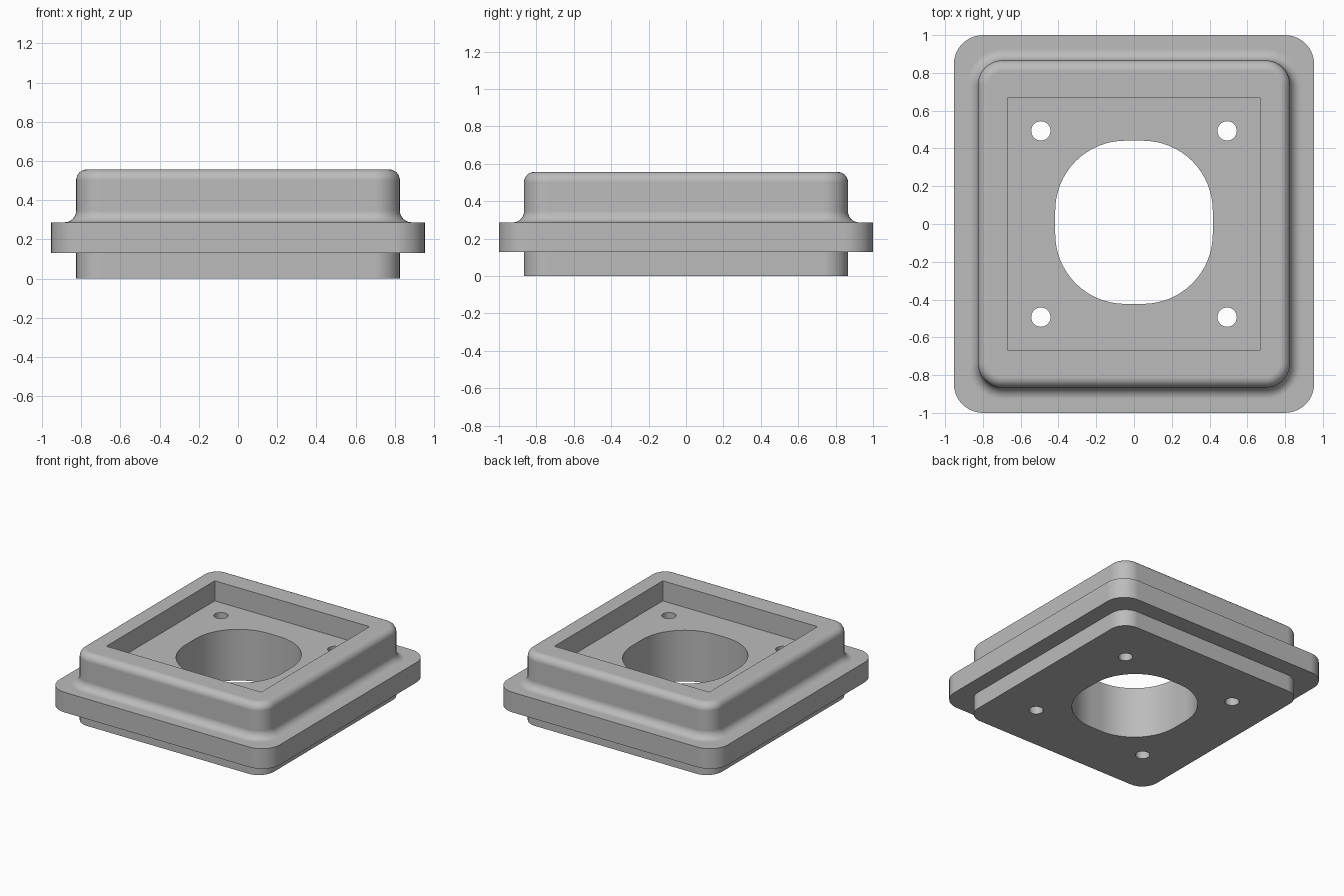
import bpy
import bmesh
import math

cube = bpy.data.objects.get("Cube")
if cube:
    bpy.data.objects.remove(cube, do_unlink=True)

# Material
grey = bpy.data.materials.new("plain_grey")
grey.use_nodes = True
colour = (0.5, 0.5, 0.5, 1)
grey.diffuse_color = colour
grey.node_tree.nodes["Principled BSDF"].inputs["Base Color"].default_value = colour


def rounded_loop(hx, hy, radius, steps, cy=0):
    """Outline points of a rounded rectangle with half sizes hx, hy."""
    points = []
    for corner, (sx, sy) in enumerate([(1, 1), (-1, 1), (-1, -1), (1, -1)]):
        for i in range(steps + 1):
            a = (corner + i / steps) * math.pi / 2
            points.append((sx * (hx - radius) + radius * math.cos(a),
                           cy + sy * (hy - radius) + radius * math.sin(a)))
    return points


def loft(name, layers):
    """Closed solid through a stack of (outline, height) layers."""
    bm = bmesh.new()
    rings = [[bm.verts.new((x, y, z)) for x, y in outline] for outline, z in layers]
    n = len(rings[0])
    for low, high in zip(rings, rings[1:]):
        for i in range(n):
            j = (i + 1) % n
            bm.faces.new((low[i], low[j], high[j], high[i]))
    bm.faces.new(rings[0][::-1])
    bm.faces.new(rings[-1])
    bm.normal_update()
    mesh = bpy.data.meshes.new(name)
    bm.to_mesh(mesh)
    bm.free()
    mesh.materials.append(grey)
    obj = bpy.data.objects.new(name, mesh)
    bpy.context.collection.objects.link(obj)
    return obj


# Side heights and body sizes
FLANGE_LOW, FLANGE_TOP, TOP, FLOOR = 0.13, 0.287, 0.557, 0.4
BODY_X, BODY_Y, BODY_R = 0.826, 0.866, 0.13
FILLET, ROUND = 0.06, 0.055


def body_ring(grow, z):
    return rounded_loop(BODY_X + grow, BODY_Y + grow, BODY_R + grow, 10), z


# Plinth, flange, concave fillet, wall and rounded rim as one solid
flange = rounded_loop(0.954, 1.0, 0.155, 10)
layers = [body_ring(0, 0), body_ring(0, FLANGE_LOW),
          (flange, FLANGE_LOW), (flange, FLANGE_TOP)]
quarter = [i / 8 * math.pi / 2 for i in range(9)]
layers += [body_ring(FILLET * (1 - math.sin(a)), FLANGE_TOP + FILLET * (1 - math.cos(a)))
           for a in quarter]
layers += [body_ring(-ROUND * (1 - math.cos(a)), TOP - ROUND * (1 - math.sin(a)))
           for a in quarter]
housing = loft("flanged_housing", layers)


# Square pocket, central opening and four screw holes
def cutter(name, outline, low, high):
    return loft(name, [(outline, low), (outline, high)])


cutters = [
    cutter("pocket_cutter", rounded_loop(0.67, 0.67, 0.006, 2), FLOOR, 1),
    cutter("opening_cutter", rounded_loop(0.417, 0.432, 0.37, 16, 0.009), -1, 0.5),
]
for x in (-0.493, 0.493):
    for y in (-0.493, 0.493):
        hole = cutter("screw_hole_cutter", rounded_loop(0.051, 0.051, 0.05, 6), -1, 0.5)
        hole.location = (x, y, 0)
        cutters.append(hole)

bpy.context.view_layer.objects.active = housing
for tool in cutters:
    tool.hide_render = True
    cut = housing.modifiers.new("cut", "BOOLEAN")
    cut.operation = "DIFFERENCE"
    cut.solver = "EXACT"
    cut.object = tool
    bpy.ops.object.modifier_apply(modifier=cut.name)
for tool in cutters:
    bpy.data.objects.remove(tool, do_unlink=True)

# Smooth rounded sides, crisp edges, flat faces kept flat
for obj in bpy.context.selected_objects:
    obj.select_set(False)
housing.select_set(True)
bpy.ops.object.shade_smooth_by_angle(angle=math.radians(30))
weighted = housing.modifiers.new("flat_faces", "WEIGHTED_NORMAL")
weighted.keep_sharp = True
